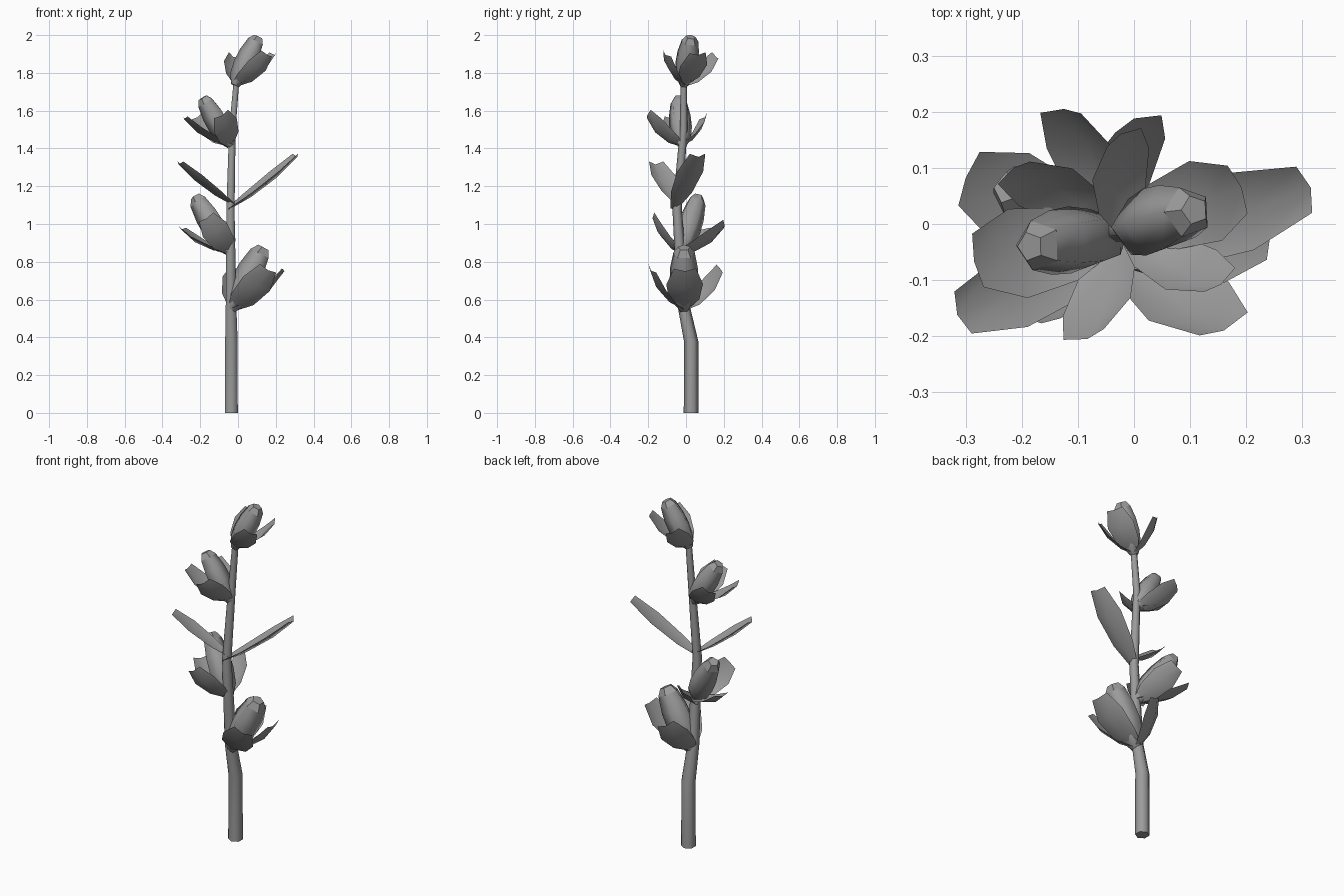
import bpy, math
from mathutils import Vector

if "Cube" in bpy.data.objects:
    bpy.data.objects.remove(bpy.data.objects["Cube"])

GREY = bpy.data.materials.new("dark_grey")
GREY.diffuse_color = (.33, .33, .33, 1)
GREY.use_nodes = True
GREY.node_tree.nodes["Principled BSDF"].inputs["Base Color"].default_value = GREY.diffuse_color


def make(name, verts, faces, angle):
    me = bpy.data.meshes.new(name)
    me.from_pydata([tuple(v) for v in verts], [], faces)
    me.materials.append(GREY)
    ob = bpy.data.objects.new(name, me)
    bpy.context.collection.objects.link(ob)
    bpy.ops.object.select_all(action='DESELECT')
    ob.select_set(True)
    bpy.context.view_layer.objects.active = ob
    bpy.ops.object.shade_smooth_by_angle(angle=math.radians(angle))
    return ob


def tube(name, rings, u, v, n=6, angle=65, flat_rings=0):
    # rings: (centre, radius); u, v span the cross-section plane
    verts, faces = [], []
    for c, r in rings:
        for i in range(n):
            a = 2 * math.pi * (i + 0.5) / n
            verts.append(Vector(c) + r * (u * math.cos(a) + v * math.sin(a)))
    for j in range(len(rings) - 1):
        for i in range(n):
            k = (i + 1) % n
            faces.append((j*n + i, j*n + k, (j+1)*n + k, (j+1)*n + i))
    faces.append(tuple(reversed(range(n))))
    faces.append(tuple(range(len(verts) - n, len(verts))))
    ob = make(name, verts, faces, angle)
    # faceted end near the tip
    first = (len(rings) - 1 - flat_rings) * n
    for p in list(ob.data.polygons)[first:]:
        p.use_smooth = False
    return ob


def blade(name, base, tip, axis, width, bow, cup):
    # cupped sheet from base to tip, hollow side towards axis
    base, tip = Vector(base), Vector(tip)
    d = tip - base
    length = d.length
    side = axis.cross(d).normalized()
    out = side.cross(d).normalized()
    if out.dot(axis) > 0:
        out.negate()
    verts, faces = [], []
    for t, w in [(0, .28), (.3, .82), (.68, 1), (1, .6)]:
        c = base + d * t + out * (bow * length * math.sin(math.pi * t))
        for s in (-1, 0, 1):
            verts.append(c + side * (s * w * width / 2) - out * (abs(s) * cup * w * width))
    for j in range(3):
        for i in range(2):
            a = j * 3 + i
            faces.append((a, a + 1, a + 4, a + 3))
    return make(name, verts, faces, 60)


X, Y, Z = Vector((1, 0, 0)), Vector((0, 1, 0)), Vector((0, 0, 1))

# Bent tapering stem
tube("stem", [((-.035, .027, 0), .039), ((-.035, .027, .38), .038), ((-.037, -.015, .58), .032),
              ((-.04, -.047, 1.08), .025), ((-.03, -.012, 1.5), .02),
              ((-.008, -.012, 1.76), .017)], X, Y)

# Flowers: base, bud tip, bud radius, three (petal tip, width ratio)
flowers = [
    ("top", (-.015, -.012, 1.732), (.108, .025, 1.99), .063,
     [((-.025, .16, 1.885), .56), ((.192, .065, 1.895), .56), ((.155, -.108, 1.895), .5)]),
    ("upper", (-.035, -.02, 1.415), (-.185, -.04, 1.67), .063,
     [((-.215, .1, 1.565), .5), ((-.285, -.067, 1.555), .56), ((-.083, -.205, 1.575), .58)]),
    ("middle", (-.04, -.03, .85), (-.225, .065, 1.145), .07,
     [((-.125, .205, .99), .5), ((-.3, .082, .97), .56), ((-.165, -.177, 1.03), .56)]),
    ("lower", (-.035, -.012, .545), (.137, -.01, .875), .08,
     [((0, .188, .755), .56), ((.245, -.005, .75), .56), ((.16, -.19, .755), .52)]),
]
for name, base, tip, rad, petals in flowers:
    base, tip = Vector(base), Vector(tip)
    axis = (tip - base).normalized()
    u = axis.cross(Y).normalized()
    v = axis.cross(u)
    prof = [(0, .38), (.18, .84), (.42, 1), (.65, .96), (.9, .74), (1, .42)]
    tube(name + "_bud", [(base.lerp(tip, t), r * rad) for t, r in prof], -u, v, 5, 80, 1)
    for i, (p, ratio) in enumerate(petals):
        width = ratio * (Vector(p) - base).length
        blade(f"{name}_petal_{i + 1}", base, p, axis, width, .115, .15)

# Pair of long leaves
blade("leaf_right", (-.05, -.06, 1.075), (.315, .065, 1.355), Z, .145, .05, .24)
blade("leaf_left", (-.03, -.045, 1.1), (-.315, -.162, 1.315), Z, .135, .05, .24)
